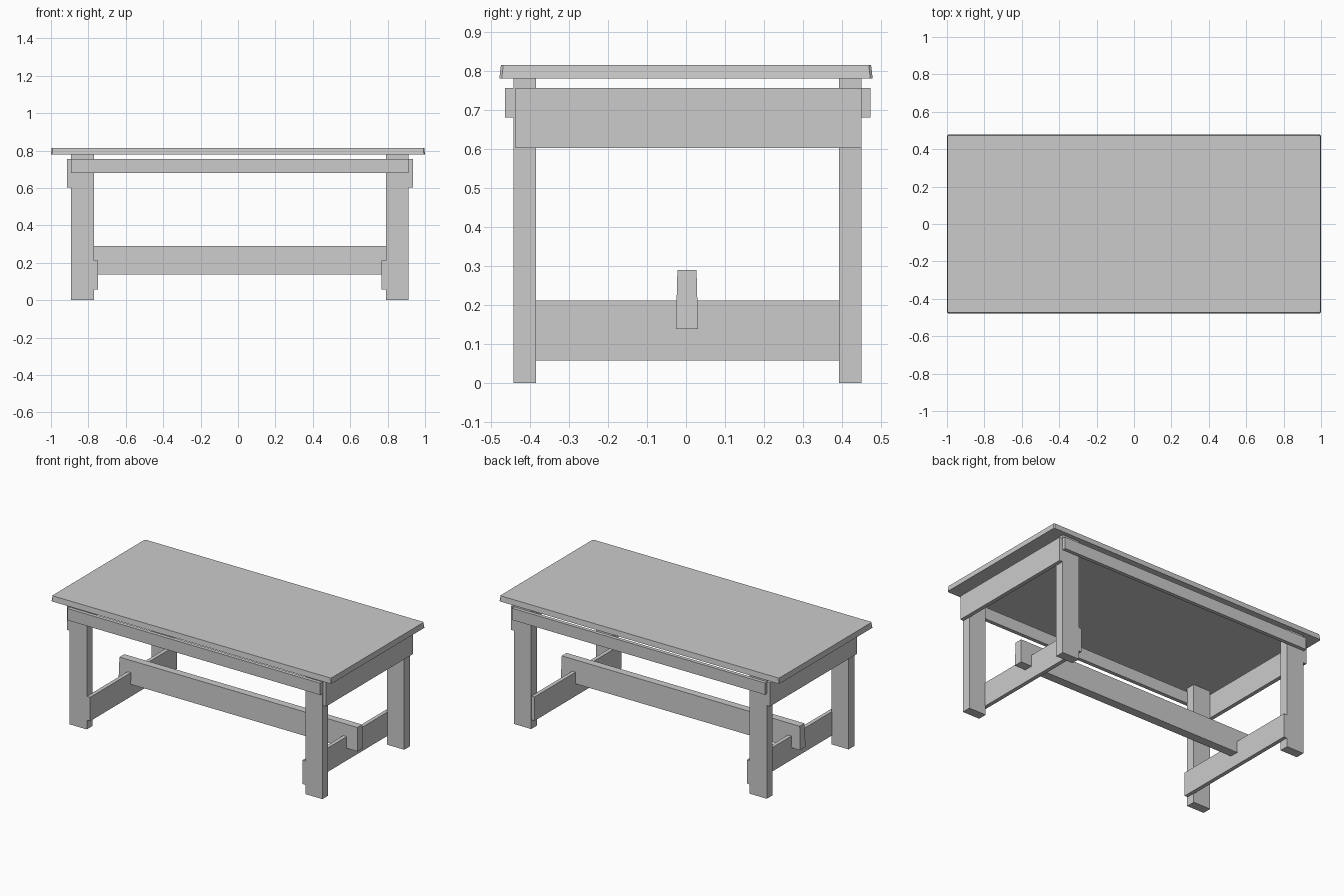
import bpy, bmesh

if "Cube" in bpy.data.objects:
    bpy.data.objects.remove(bpy.data.objects["Cube"])

CX, CY = 0.01, 0.004  # the frame sits slightly off the centre of the top


def box(name, x, y, z, taper=0.0, bevel=0.0):
    """Box from (min, max) ranges; taper pulls the upper face inwards."""
    bm = bmesh.new()
    bmesh.ops.create_cube(bm, size=1.0)
    for v in bm.verts:
        inset = taper if v.co.z > 0 else 0.0
        v.co = [r[0] + inset if c < 0 else r[1] - inset
                for c, r in zip(v.co.xy, (x, y))] + [z[0] if v.co.z < 0 else z[1]]
    if bevel:
        ups = [e for e in bm.edges if abs(e.verts[0].co.z - e.verts[1].co.z) > 0.01]
        bmesh.ops.bevel(bm, geom=ups, offset=bevel, segments=1, affect='EDGES')
    mesh = bpy.data.meshes.new(name)
    bm.to_mesh(mesh)
    bm.free()
    obj = bpy.data.objects.new(name, mesh)
    bpy.context.collection.objects.link(obj)
    return obj


def span(centre, side, a, b):
    """Range between distances a and b on one side of a centre."""
    return sorted((centre + side * a, centre + side * b))


# table top
box("table_top", (-1, 1), (-0.478, 0.478), (0.78, 0.815), taper=0.004, bevel=0.006)

for sx, end in ((-1, "left"), (1, "right")):
    # legs
    for sy, face in ((-1, "front"), (1, "back")):
        box(f"{face}_{end}_leg", span(CX, sx, 0.78, 0.902),
            span(CY, sy, 0.388, 0.446), (0, 0.783))
    # end apron on the outside of the legs
    box(f"{end}_apron", span(CX, sx, 0.90, 0.925), (CY - 0.441, CY + 0.446), (0.602, 0.756))
    # low end stretcher on the inside of the legs
    box(f"{end}_stretcher", span(CX, sx, 0.758, 0.783), (CY - 0.443, CY + 0.443), (0.058, 0.212))

# long aprons on the front and back of the legs
for sy, face in ((-1, "front"), (1, "back")):
    box(f"{face}_apron", (CX - 0.904, CX + 0.902), span(CY, sy, 0.444, 0.468), (0.68, 0.756))

# long central beam resting across the end stretchers
box("centre_beam", (-0.835, 0.872), (-0.026, 0.031), (0.138, 0.29), taper=0.004)
